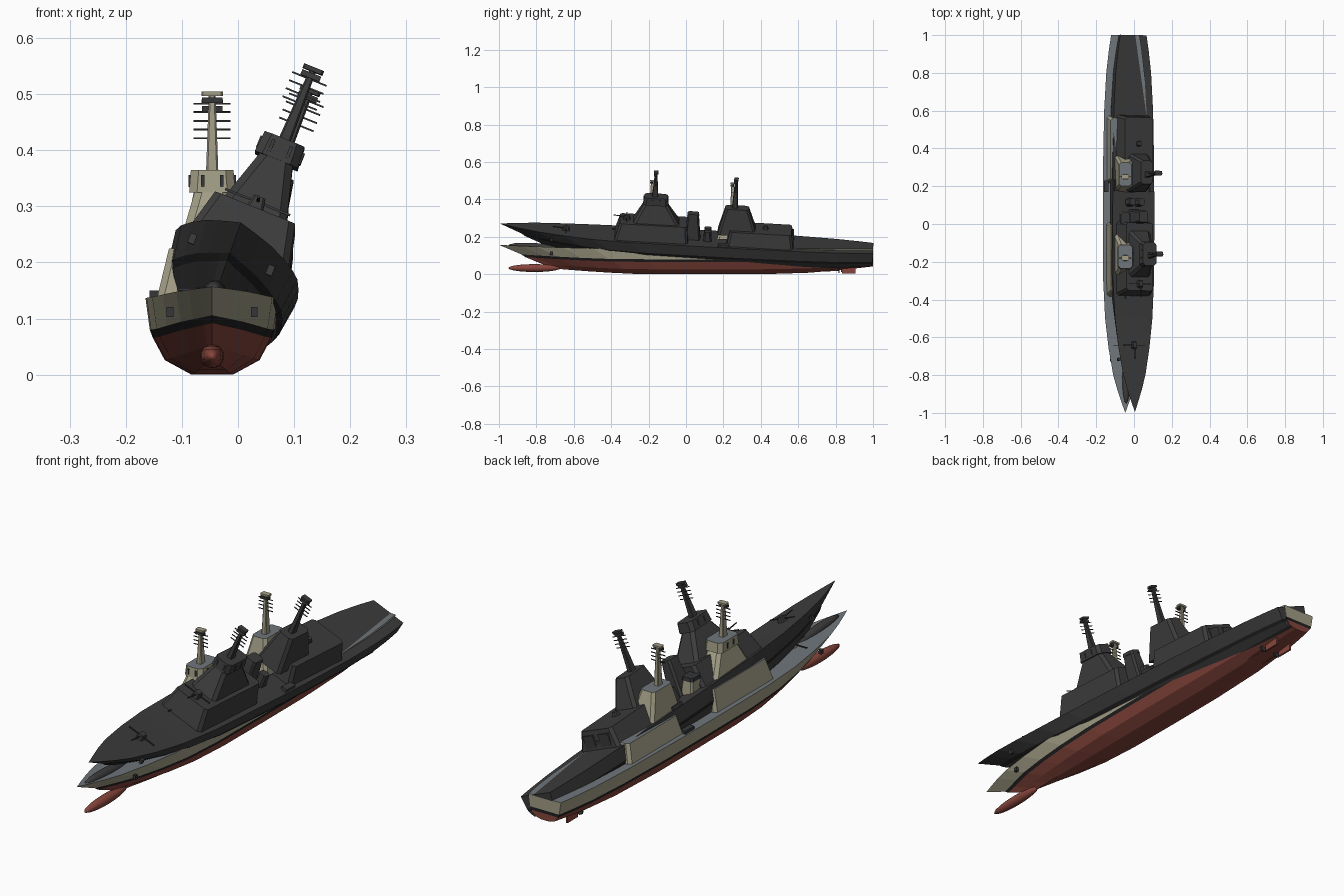
import bpy, bmesh, math
from mathutils import Matrix, Vector

if "Cube" in bpy.data.objects:
    bpy.data.objects.remove(bpy.data.objects["Cube"])


def material(name, rgb):
    m = bpy.data.materials.new(name)
    m.diffuse_color = (*rgb, 1)
    m.use_nodes = True
    m.node_tree.nodes["Principled BSDF"].inputs["Base Color"].default_value = m.diffuse_color
    return m


BEIGE = material("beige paint", (0.36, 0.34, 0.24))
DECK = material("deck grey", (0.16, 0.18, 0.20))
RED = material("bottom red", (0.24, 0.06, 0.045))
BLACK = material("waterline black", (0.014, 0.014, 0.014))
METAL = material("dark fittings", (0.035, 0.037, 0.04))
CHAR = material("charcoal", (0.045, 0.045, 0.045))


def interp(table, t):
    for (a, u), (b, v) in zip(table, table[1:]):
        if t <= b:
            return u + (v - u) * (t - a) / (b - a)
    return table[-1][1]


# Half width of the deck along y
BEAM = [(-1, 0), (-.9, .036), (-.8, .064), (-.65, .09), (-.5, .107), (-.3, .117),
        (0, .119), (.3, .118), (.6, .112), (.85, .098), (1, .075)]


class Ship:
    def __init__(self, label, matrix, side, deck, bottom, stripe, metal):
        self.label, self.matrix = label, matrix
        self.side, self.deck, self.bottom, self.stripe, self.metal = side, deck, bottom, stripe, metal

    def finish(self, name, bm, mats, smooth=False):
        bmesh.ops.recalc_face_normals(bm, faces=bm.faces[:])
        me = bpy.data.meshes.new(name)
        bm.to_mesh(me)
        bm.free()
        for m in mats:
            me.materials.append(m)
        for p in me.polygons:
            p.use_smooth = smooth
        ob = bpy.data.objects.new(self.label + "_" + name, me)
        bpy.context.collection.objects.link(ob)
        ob.matrix_world = self.matrix
        return ob

    def hull(self):
        # rows from deck to keel: bow start y, width factor, fineness, z at mid, z at bow, z at stern
        rows = [(-1.0, 1.0, 1.0, .137, .157, .135), (-.88, .935, 1.1, .080, .106, .083),
                (-.86, .89, 1.15, .066, .092, .070), (-.77, .71, 1.3, .026, .055, .050),
                (-.70, .31, 1.4, .0, .03, .042)]
        ts = [0, .03, .06, .1, .17, .25, .35, .5, .65, .8, .9, .96, 1]
        bm = bmesh.new()
        rings = []
        for t in ts:
            half = []
            for y0, wf, p, zm, zb, zs in rows:
                y = y0 + (1 - y0) * t
                w = .119 * wf * (interp(BEAM, -1 + 2 * t) / .119) ** p
                bow, stern = max(0, 1 - t / .3) ** 1.5, max(0, (t - .7) / .3) ** 1.5
                half.append((w, y, zm + (zb - zm) * bow + (zs - zm) * stern))
            rings.append([bm.verts.new(v) for v in half] +
                         [bm.verts.new((-x, y, z)) for x, y, z in reversed(half)])
        row_mat = [0, 2, 1, 1, 1, 1, 1, 2, 0, 3]
        n = 10
        for a, b in zip(rings, rings[1:]):
            for i in range(n):
                j = (i + 1) % n
                bm.faces.new((a[i], a[j], b[j], b[i])).material_index = row_mat[i]
        # transom in bands
        e = rings[-1]
        for i in range(4):
            bm.faces.new((e[i], e[i + 1], e[8 - i], e[9 - i])).material_index = row_mat[i]
        bmesh.ops.remove_doubles(bm, verts=bm.verts[:], dist=1e-5)
        self.finish("hull", bm, [self.side, self.bottom, self.stripe, self.deck])

    def block(self, name, base, top, c=.008, mat=None, roof=None, x=0):
        """Tapered block with cut corners; base and top are (y0, y1, half width, z)."""
        bm = bmesh.new()
        rings = []
        for y0, y1, h, z in (base, top):
            q = min(c, h * .45, (y1 - y0) * .45)
            pts = [(h - q, y0), (h, y0 + q), (h, y1 - q), (h - q, y1),
                   (q - h, y1), (-h, y1 - q), (-h, y0 + q), (q - h, y0)]
            rings.append([bm.verts.new((x + px, py, z)) for px, py in pts])
        a, b = rings
        for i in range(8):
            j = (i + 1) % 8
            bm.faces.new((a[i], a[j], b[j], b[i]))
        bm.faces.new(a)
        bm.faces.new(b).material_index = 1
        mat = mat or self.side
        self.finish(name, bm, [mat, roof or mat])

    def box(self, name, center, size, mat=None):
        bm = bmesh.new()
        bmesh.ops.create_cube(bm, size=1, matrix=Matrix.Translation(center) @ Matrix.Diagonal((*size, 1)))
        self.finish(name, bm, [mat or self.metal])

    def rod(self, name, p, q, r0, r1, mat=None, sides=8):
        p, q = Vector(p), Vector(q)
        m = Matrix.Translation((p + q) / 2) @ (q - p).to_track_quat('Z', 'Y').to_matrix().to_4x4()
        bm = bmesh.new()
        bmesh.ops.create_cone(bm, cap_ends=True, segments=sides, radius1=r0, radius2=r1,
                              depth=(q - p).length, matrix=m)
        self.finish(name, bm, [mat or self.metal])

    def mast(self, name, y, z0, z1):
        self.block(name, (y - .016, y + .016, .011, z0), (y - .007, y + .007, .006, z1 - .005), c=.003)
        self.block(name + "_head", (y - .012, y + .012, .019, z1 - .008), (y - .012, y + .012, .019, z1), c=.003)
        self.box(name + "_sensor", (0, y - .004, z1 - .016), (.036, .016, .010))
        for k in range(4):
            self.box(name + "_yardarm", (0, y, z1 - .022 - .0155 * k), (.066, .003, .003))

    def gun(self, name, y, z):
        self.block(name + "_turret", (y - .02, y + .02, .015, z), (y - .012, y + .016, .011, z + .022), c=.004)
        self.box(name + "_crossbar", (0, y, z + .012), (.125, .004, .004))
        self.rod(name + "_barrel", (0, y, z + .013), (0, y - .07, z + .018), .0035, .0025)

    def build(self):
        self.hull()
        # Bow bulb
        bm = bmesh.new()
        bmesh.ops.create_uvsphere(bm, u_segments=16, v_segments=10, radius=1,
                                  matrix=Matrix.Translation((0, -.81, .033)) @ Matrix.Diagonal((.021, .14, .021, 1)))
        self.finish("bow_bulb", bm, [self.bottom], True)
        # Rudders, propeller shafts and anchors on both sides
        for s in (-1, 1):
            self.box("rudder", (s * .035, .87, .026), (.008, .07, .044), self.bottom)
            self.rod("propeller_shaft", (s * .03, .6, .012), (s * .035, .82, .022), .004, .004, self.bottom)
            self.rod("propeller", (s * .035, .815, .022), (s * .035, .822, .022), .016, .016)
            self.box("anchor", (s * .075, -.72, .112), (.012, .016, .018))
            self.box("deck_launcher", (s * .1, .2, .143), (.024, .06, .014))
        # Forward superstructure, bridge tower and cap
        self.block("forward_block", (-.385, .01, .1, .13), (-.36, .0, .077, .225), c=.012, roof=self.deck)
        self.block("bridge_tower", (-.29, -.04, .062, .22), (-.235, -.115, .03, .33), c=.014)
        self.block("bridge_cap", (-.24, -.105, .041, .325), (-.235, -.11, .038, .365), c=.014, roof=self.deck)
        for s in (-1, 1):
            self.box("bridge_window", (s * .017, -.238, .345), (.006, .006, .022))
            for dy in (-.02, .02):
                self.box("bridge_side_window", (s * .0395, -.172 + dy, .345), (.006, .006, .022))
        self.mast("forward_mast", -.18, .36, .505)
        # Guns
        self.gun("bow_gun", -.645, .14)
        self.gun("upper_gun", -.325, .225)
        # Funnel and midship equipment
        self.block("funnel", (-.01, .075, .034, .13), (0, .06, .024, .27), roof=self.metal)
        self.block("funnel_rim", (-.002, .062, .026, .265), (0, .06, .024, .28), mat=self.metal)
        for s in (-1, 1):
            self.block("midship_launcher", (.09, .135, .02, .13), (.095, .13, .017, .19),
                       mat=self.metal, x=s * .026)
        # Aft superstructure, tower and mast
        self.block("aft_block", (.215, .575, .1, .13), (.23, .56, .078, .212), c=.012, roof=self.deck)
        self.block("aft_tower", (.165, .375, .06, .185), (.2, .325, .033, .325), c=.012, roof=self.deck)
        self.mast("aft_mast", .25, .32, .49)
        self.block("aft_sensor", (.405, .435, .014, .21), (.41, .43, .01, .228), c=.004, mat=self.metal)
        for s in (-1, 1):
            self.box("hangar_door", (s * .038, .5685, .17), (.05, .008, .05))


# Painted ship standing upright
Ship("painted", Matrix.Translation((-.046, 0, 0)), BEIGE, DECK, RED, BLACK, METAL).build()
# Charcoal ship, heeled over with the bow raised
heel = (Matrix.Translation((-.054, -.005, .07)) @ Matrix.Rotation(-.056, 4, 'X')
        @ Matrix.Rotation(.385, 4, 'Y'))
Ship("charcoal", heel, CHAR, CHAR, CHAR, BLACK, CHAR).build()
